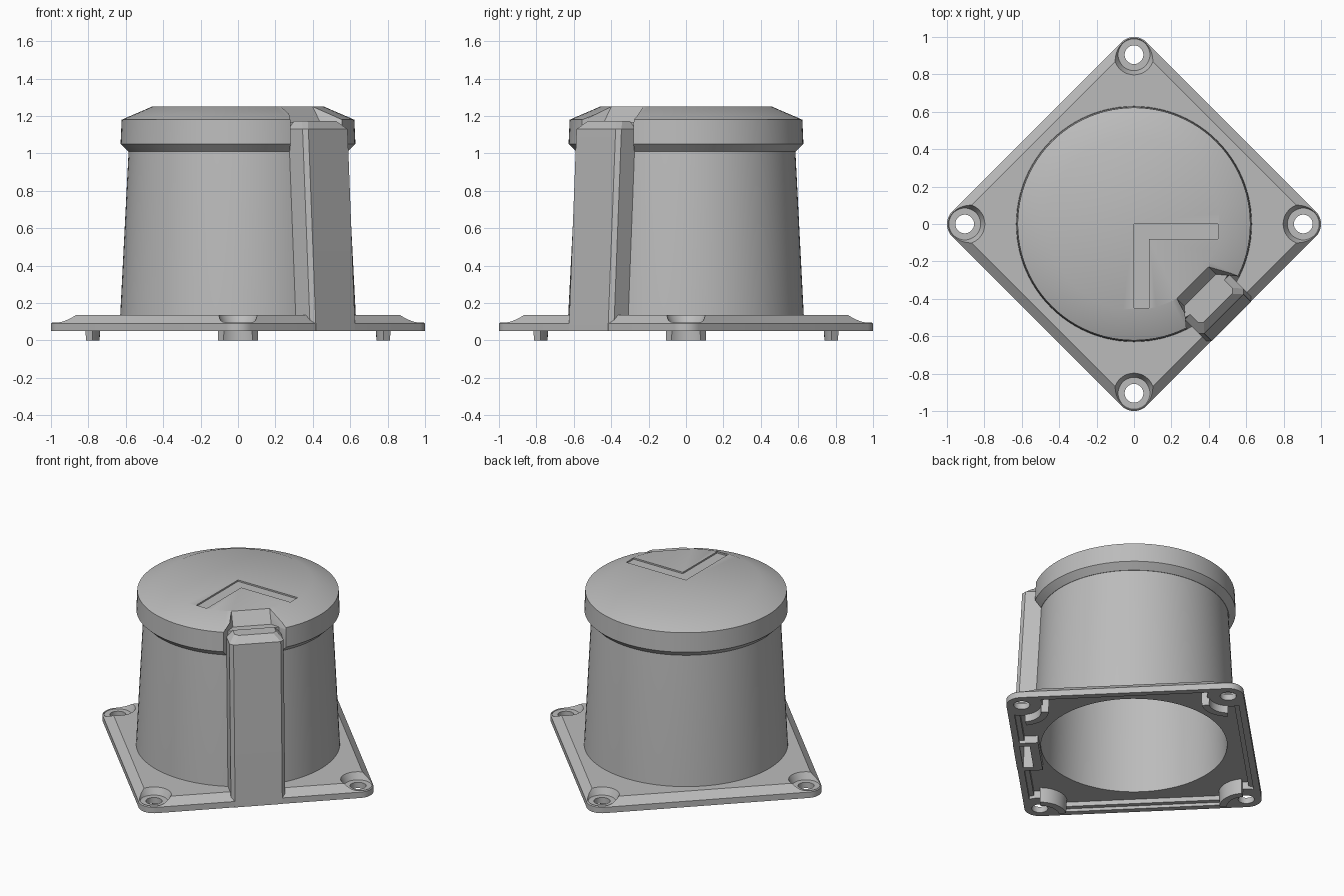
import bpy, bmesh
from math import sin, cos, pi, radians, sqrt

cube = bpy.data.objects.get("Cube")
if cube:
    bpy.data.objects.remove(cube, do_unlink=True)

grey = bpy.data.materials.new("plain grey")
grey.use_nodes = True
grey.diffuse_color = (0.5, 0.5, 0.5, 1)
grey.node_tree.nodes["Principled BSDF"].inputs["Base Color"].default_value = (0.5, 0.5, 0.5, 1)


def loft(name, loops, closed=False):
    """Skin a stack of equal loops; cap the ends, or join last to first."""
    bm = bmesh.new()
    rings = [[bm.verts.new(p) for p in loop] for loop in loops]
    n = len(rings[0])
    pairs = list(zip(rings, rings[1:]))
    if closed:
        pairs.append((rings[-1], rings[0]))
    else:
        bm.faces.new(rings[0][::-1])
        bm.faces.new(rings[-1])
    for a, b in pairs:
        for i in range(n):
            j = (i + 1) % n
            bm.faces.new((a[i], a[j], b[j], b[i]))
    bmesh.ops.recalc_face_normals(bm, faces=bm.faces)
    mesh = bpy.data.meshes.new(name)
    bm.to_mesh(mesh)
    bm.free()
    ob = bpy.data.objects.new(name, mesh)
    bpy.context.collection.objects.link(ob)
    mesh.materials.append(grey)
    return ob


def lathe(name, profile, centre=(0, 0), n=96):
    return loft(name, [[(centre[0] + r * cos(2 * pi * i / n),
                         centre[1] + r * sin(2 * pi * i / n), z) for i in range(n)]
                       for r, z in profile])


def cut(ob, *cutters):
    """Subtract each cutter, then remove it."""
    bpy.context.view_layer.objects.active = ob
    for c in cutters:
        c.hide_render = True
        mod = ob.modifiers.new("cut", 'BOOLEAN')
        mod.operation, mod.solver, mod.object = 'DIFFERENCE', 'EXACT', c
        bpy.ops.object.modifier_apply(modifier=mod.name)
        bpy.data.objects.remove(c, do_unlink=True)


def diag(u, v, z):
    """u runs outwards to the front left, v runs sideways."""
    return ((u + v) / sqrt(2), (v - u) / sqrt(2), z)


SCREW = 0.905
CORNERS = [(SCREW * cos(k * pi / 2), SCREW * sin(k * pi / 2)) for k in range(4)]


def diamond(r, z, n=10):
    """Square standing on its corner, rounded by r around the screw centres."""
    pts = []
    for k, (x, y) in enumerate(CORNERS):
        for i in range(n + 1):
            a = k * pi / 2 - pi / 4 + pi / 2 * i / n
            pts.append((x + r * cos(a), y + r * sin(a), z))
    return pts


def rib_cavity():
    return loft("rib_cavity", [[diag(u, v, z) for u, v in
                                ((0.635, -0.13), (out, -0.13), (out, 0.13), (0.635, 0.13))]
                               for z, out in ((0.0, 0.7), (1.08, 0.655))])


# Flange with bevelled rim, hollow underside and screw seats
flange = loft("flange", [diamond(0.095, 0.05), diamond(0.095, 0.09), diamond(0.045, 0.135)])
hollow = loft("hollow", [diamond(0.055, 0.0), diamond(0.055, 0.07),
                         diamond(0.025, 0.07), diamond(0.025, 0.1)])
cut(hollow, *[lathe("boss", [(0.13, -0.1), (0.13, 0.2)], c, 48) for c in CORNERS])
cut(flange, hollow, lathe("bore", [(0.575, 0.0), (0.575, 0.2)]), rib_cavity())
for c in CORNERS:
    cut(flange, lathe("seat", [(0.085, 0.09), (0.115, 0.15)], c, 48),
        lathe("screw_hole", [(0.05, 0.0), (0.05, 0.2)], c, 32))

# Locating walls curved around the inner side of each screw
walls = []
for k, (x, y) in enumerate(CORNERS):
    loops = []
    for i in range(13):
        a = k * pi / 2 + pi + radians(-40 + 80 * i / 12)
        loops.append([(x + r * cos(a), y + r * sin(a), z) for r, z in
                      ((0.12, 0.0), (0.165, 0.0), (0.17, 0.11), (0.115, 0.11))])
    walls.append(loft("locating_wall_%d" % (k + 1), loops))

# Tapered hollow body
body = lathe("body", [(0.57, 1.168), (0.585, 1.01), (0.63, 0.13),
                      (0.575, 0.1), (0.545, 1.12)])

# Lid with flared rim and sloping shoulder
lid = lathe("lid", [(0.56, 1.15), (0.56, 1.01), (0.587, 1.01), (0.628, 1.05),
                    (0.622, 1.18), (0.46, 1.25)])
notch = loft("notch", [[diag(u, v, z) for u, v in
                        ((inner, -0.12), (0.593, -0.197), (0.9, -0.197),
                         (0.9, 0.197), (0.593, 0.197), (inner, 0.12))]
                       for z, inner in ((0.95, 0.5), (1.168, 0.5), (1.3, 0.41))])
# Engraved chevron with arms towards the front and the left
w, arm = 0.08, 0.45
chevron = loft("chevron", [[(x, y, z) for x, y in
                            ((0, 0), (0, -arm), (w, -arm), (w, -w), (arm, -w), (arm, 0))]
                           for z in (1.24, 1.3)])
cut(lid, notch, chevron)

# Upright rib with chamfered corners and top
loops = []
for z, inner, outer, half in ((0.05, 0.58, 0.737, 0.17), (0.09, 0.58, 0.736, 0.17),
                              (1.13, 0.552, 0.68, 0.17), (1.172, 0.552, 0.635, 0.13)):
    c = 0.022
    loops.append([diag(u, v, z) for u, v in
                  ((inner, -half), (outer - c, -half), (outer, c - half),
                   (outer, half - c), (outer - c, half), (inner, half))])
rib = loft("rib", loops)
cut(rib, rib_cavity())

# Smooth curved surfaces, keep edges crisp
bpy.ops.object.select_all(action='DESELECT')
for ob in [flange, body, lid, rib] + walls:
    ob.select_set(True)
bpy.context.view_layer.objects.active = body
bpy.ops.object.shade_smooth_by_angle(angle=radians(25))
